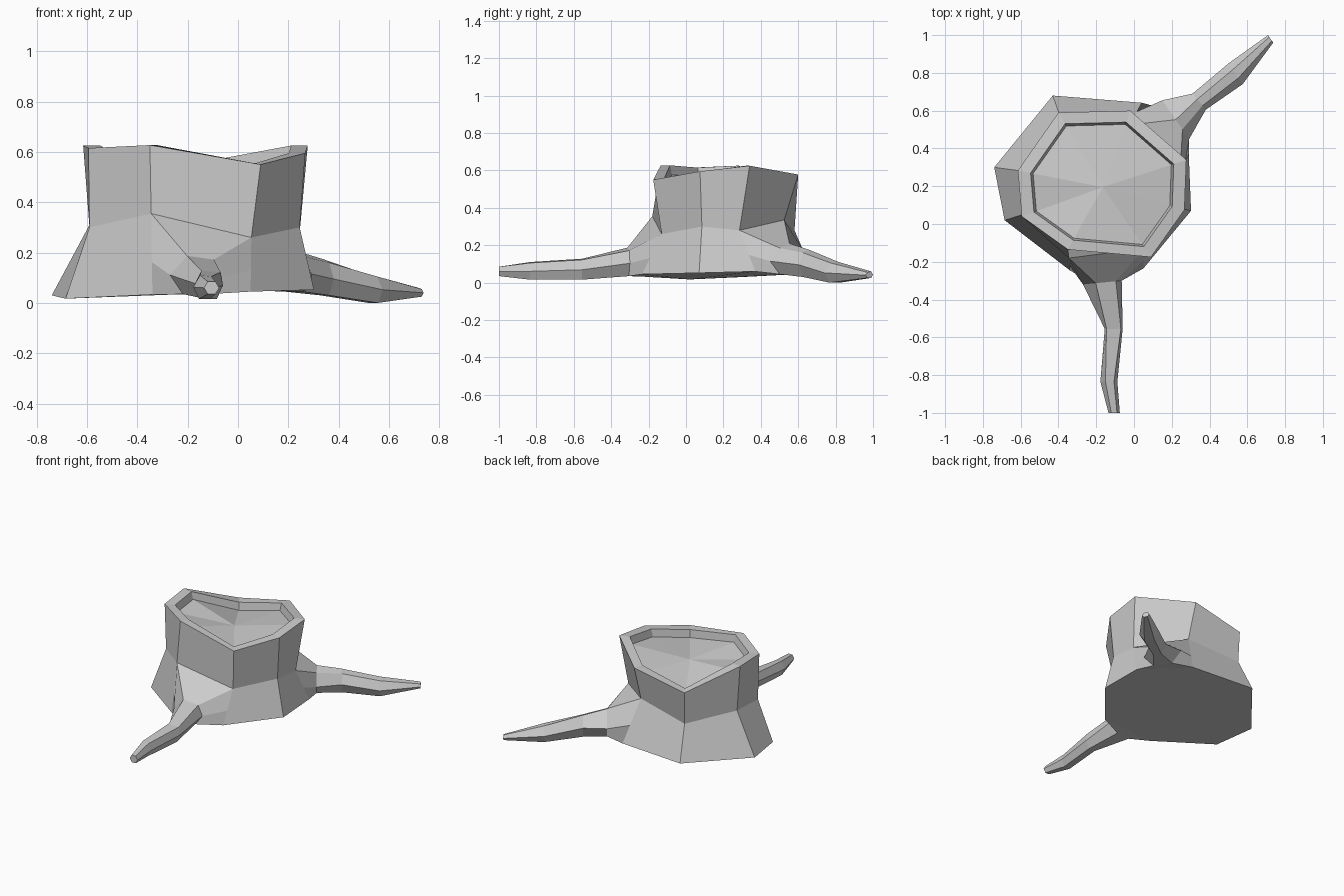
import bpy, bmesh
from mathutils import Vector

if "Cube" in bpy.data.objects:
    bpy.data.objects.remove(bpy.data.objects["Cube"])

# Eight-sided trunk outlines, listed clockwise seen from above
BASE = [(-.74, .30, .03), (-.43, .68, .05), (.04, .642, .05), (.29, .37, .06),
        (.302, .07, .052), (.05, -.235, .045), (-.34, -.245, .033), (-.685, .02, .017)]
WAIST = [(-.59, .28, .31), (-.395, .58, .28), (-.02, .525, .335), (.245, .286, .28),
         (.245, .085, .30), (.053, -.13, .26), (-.345, -.18, .355), (-.59, .05, .30)]
RIM = [(-.615, .283, .625), (-.40, .59, .50), (-.02, .60, .578), (.277, .34, .625),
       (.267, .075, .595), (.09, -.175, .55), (-.35, -.135, .627), (-.594, .04, .615)]
CENTRE = Vector((-.165, .195, 0))
ROOT_SIDES = (2, 5)  # trunk sides that grow a root


def finish(name, bm):
    bmesh.ops.recalc_face_normals(bm, faces=bm.faces)
    mesh = bpy.data.meshes.new(name)
    bm.to_mesh(mesh)
    bm.free()
    ob = bpy.data.objects.new(name, mesh)
    bpy.context.collection.objects.link(ob)
    return ob


def bridge(bm, a, b, skip=()):
    n = len(a)
    for i in range(n):
        if i not in skip:
            j = (i + 1) % n
            bm.faces.new((a[i], a[j], b[j], b[i]))


def shrink(ring, factor, drop):
    out = []
    for p in ring:
        v = Vector(p)
        c = Vector((CENTRE.x, CENTRE.y, v.z))
        out.append(c + (v - c) * factor - Vector((0, 0, drop)))
    return out


# Trunk: flared base, waist, rim, sunken cut top
bm = bmesh.new()
shapes = [BASE, WAIST, RIM, shrink(RIM, .85, 0), shrink(RIM, .82, .05)]
rings = [[bm.verts.new(p) for p in s] for s in shapes]
bm.faces.new(rings[0])
for k in range(len(rings) - 1):
    bridge(bm, rings[k], rings[k + 1], ROOT_SIDES if k == 0 else ())
hub = bm.verts.new((CENTRE.x, CENTRE.y, .52))
for i in range(8):
    bm.faces.new((rings[-1][i], rings[-1][(i + 1) % 8], hub))
finish("stump_trunk", bm)


def section(left, right, tl, tr, top_l, top_r, low):
    """Six-sided root slice between two outline points."""
    a, b = Vector((*left, 0)), Vector((*right, 0))

    def at(t, z):
        p = a.lerp(b, t)
        return Vector((p.x, p.y, z))
    return [at(tl, top_l), at(0, (top_l + low) / 2), at(.25, low),
            at(.75, low), at(1, (top_r + low) / 2), at(tr, top_r)]


def root(name, i, j, sections):
    # The first slice is the open trunk side, so the root flows out of it
    wi, bi, wj, bj = (Vector(p) for p in (WAIST[i], BASE[i], WAIST[j], BASE[j]))
    slices = [[wi, wi.lerp(bi, .6), bi, bj, bj.lerp(wj, .4), wj]]
    slices += [section(*s) for s in sections]
    bm = bmesh.new()
    loops = [[bm.verts.new(p) for p in s] for s in slices]
    for a, b in zip(loops, loops[1:]):
        bridge(bm, a, b)
    bm.faces.new(loops[-1])
    finish(name, bm)


# Root reaching forward
root("front_root", 6, 5, [
    ((-.27, -.32), (-.065, -.30), .33, .85, .187, .172, .035),
    ((-.155, -.555), (-.06, -.555), .1, .9, .128, .122, .016),
    ((-.178, -.835), (-.088, -.835), .3, .8, .11, .105, .016),
    ((-.135, -1), (-.075, -1), .25, .75, .085, .085, .035)])

# Root reaching back and to the right
root("back_root", 2, 3, [
    ((.15, .655), (.292, .45), .5, .75, .21, .185, .045),
    ((.31, .69), (.38, .605), .35, .75, .175, .16, .03),
    ((.50, .85), (.575, .74), .3, .7, .11, .105, .0),
    ((.71, 1.0), (.737, .96), .25, .75, .06, .055, .025)])
